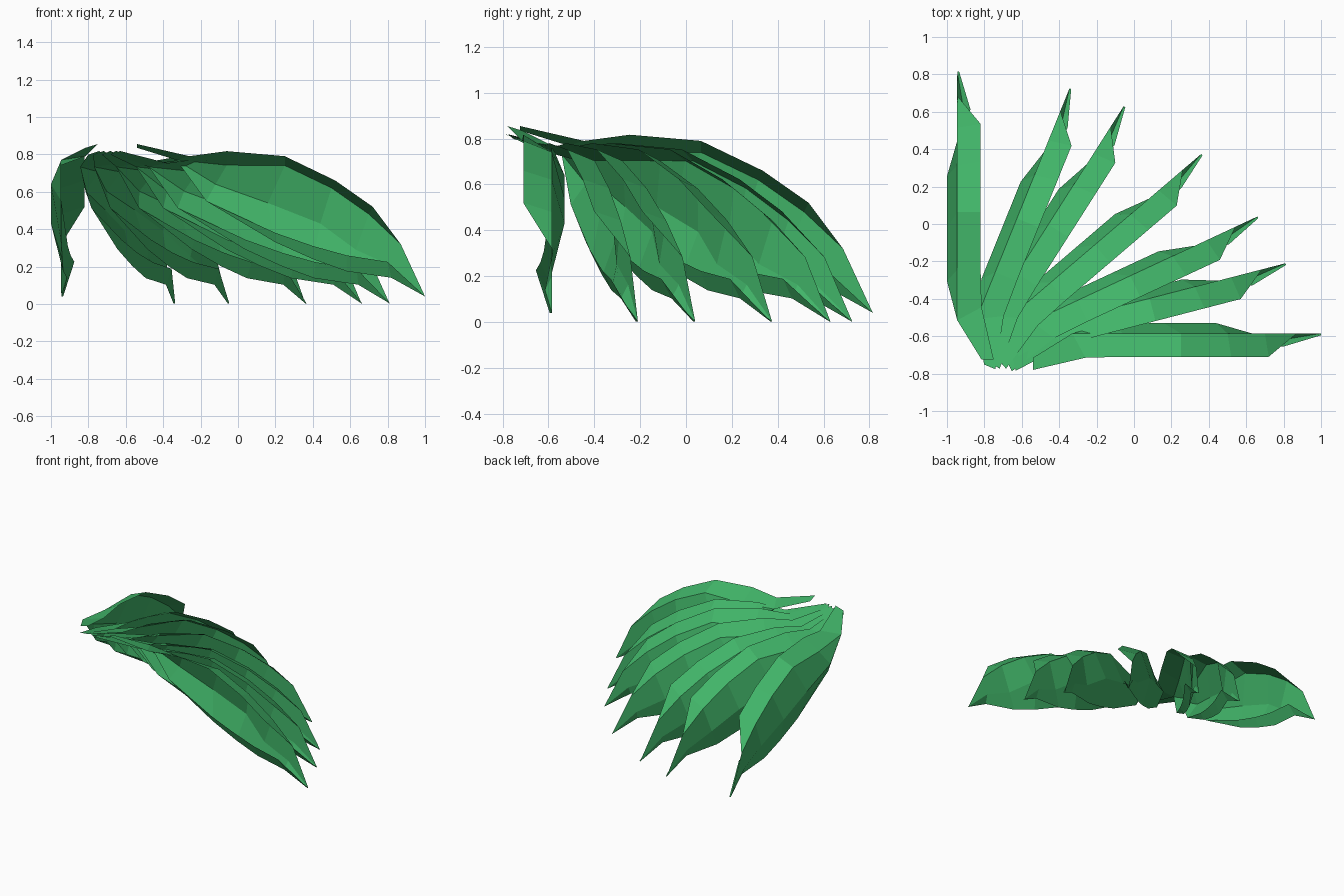
import bpy, bmesh, math
from mathutils import Matrix

green = bpy.data.materials.new("leaf_green")
green.diffuse_color = (0.053, 0.46, 0.14, 1)

# Folded leaf blade, C-shaped section: rails of (along, sideways to the right, height)
UPPER = [(-.54, .195, .855), (-.26, .13, .79), (-.06, .125, .817), (.25, .125, .79),
         (.52, .125, .66), (.72, .125, .52), (.87, 0, .32), (1, 0, .04)]
CREASE = [(-.54, .13, .835), (-.33, 0, .77), (-.06, 0, .742), (.25, 0, .74),
          (.5, 0, .62), (.7, 0, .48), (.87, 0, .32), (1, 0, .04)]
BULGE = [(-.54, .13, .835), (-.33, 0, .77), (-.12, -.055, .64), (.16, -.055, .54),
         (.44, -.055, .43), (.63, 0, .29), (.83, 0, .2), (1, 0, .04)]
LOWER = [(-.54, .13, .835), (-.33, 0, .77), (-.17, 0, .55), (.2, 0, .33),
         (.4, .005, .24), (.58, .01, .175), (.82, .03, .14), (1, 0, .04)]
LIP = [(-.54, .13, .835), (-.33, 0, .77), (-.17, 0, .55), (.2, .025, .38),
       (.4, .035, .31), (.58, .05, .26), (.8, .07, .225), (1, .01, .04)]


def leaf_mesh():
    bm = bmesh.new()
    rails = [[bm.verts.new((x - 1, -v, z)) for x, v, z in r]
             for r in (UPPER, CREASE, BULGE, LOWER, LIP)]
    for a, b in zip(rails, rails[1:]):
        for i in range(len(a) - 1):
            bm.faces.new((a[i], a[i + 1], b[i + 1], b[i]))
    bmesh.ops.remove_doubles(bm, verts=bm.verts, dist=.0005)
    bmesh.ops.dissolve_degenerate(bm, edges=bm.edges, dist=.0005)
    me = bpy.data.meshes.new("leaf")
    bm.to_mesh(me)
    bm.free()
    me.materials.append(green)
    return me


# Fan of leaves: tip position, height offset and heading
mesh = leaf_mesh()
FAN = [(1.0, -.585, 0, 0), (.81, -.21, -.037, 14.5), (.66, .04, -.037, 25),
       (.36, .375, -.037, 40.5), (-.055, .63, -.037, 57.5),
       (-.345, .725, -.037, 68), (-.945, .815, 0, 90)]
for i, (x, y, z, deg) in enumerate(FAN):
    ob = bpy.data.objects.new(f"leaf_{i + 1}", mesh)
    bpy.context.collection.objects.link(ob)
    ob.matrix_world = Matrix.Translation((x, y, z)) @ Matrix.Rotation(math.radians(deg), 4, 'Z')
